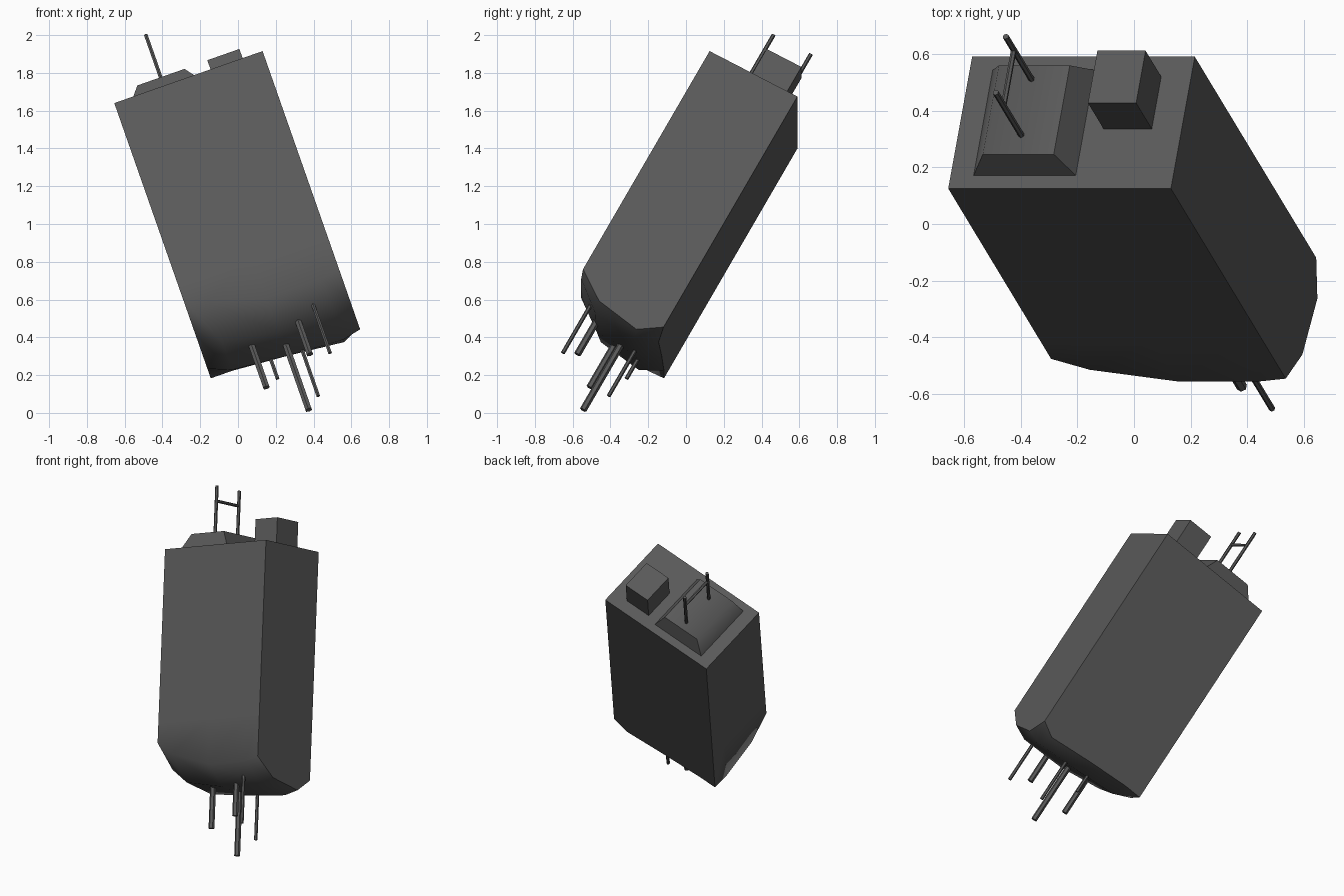
import bpy, bmesh, math
from mathutils import Matrix, Vector

if "Cube" in bpy.data.objects:
    bpy.data.objects.remove(bpy.data.objects["Cube"])

# Tilted frame of the case: u = width, v = depth, w = up, origin at top front left corner
u = Vector((0.944, 0, 0.331)).normalized()
v = Vector((0.160, 0.877, -0.453))
w = u.cross(v).normalized()
v = w.cross(u)
FRAME = Matrix((u, v, w)).transposed().to_4x4()
FRAME.translation = (-0.655, 0.125, 1.64)
W, D = 0.832, 0.53

grey = bpy.data.materials.new("dark grey")
grey.diffuse_color = (0.1, 0.1, 0.1, 1)
grey.use_nodes = True
grey.node_tree.nodes["Principled BSDF"].inputs["Base Color"].default_value = grey.diffuse_color


def finish(name, bm, angle=None):
    """Turn a bmesh in case coordinates into a tilted object."""
    bmesh.ops.recalc_face_normals(bm, faces=bm.faces[:])
    bmesh.ops.transform(bm, matrix=FRAME, verts=bm.verts[:])
    me = bpy.data.meshes.new(name)
    bm.to_mesh(me)
    bm.free()
    me.materials.append(grey)
    ob = bpy.data.objects.new(name, me)
    bpy.context.collection.objects.link(ob)
    if angle:
        bpy.ops.object.select_all(action='DESELECT')
        ob.select_set(True)
        bpy.context.view_layer.objects.active = ob
        bpy.ops.object.shade_smooth_by_angle(angle=math.radians(angle))
    return ob


def frustum(name, base, top, h, angle=None):
    """Box between two rectangles (r0, r1, s0, s1) at heights 0 and h."""
    bm = bmesh.new()
    rings = []
    for (r0, r1, s0, s1), z in ((base, -0.01), (top, h)):
        rings.append([bm.verts.new((x, y, z)) for x, y in ((r0, s0), (r1, s0), (r1, s1), (r0, s1))])
    lo, hi = rings
    bm.faces.new(lo)
    bm.faces.new(hi)
    for i in range(4):
        j = (i + 1) % 4
        bm.faces.new((lo[i], lo[j], hi[j], hi[i]))
    return finish(name, bm, angle)


def rod(name, a, b, radius):
    """Six-sided rod between two points in case coordinates."""
    a, b = Vector(a), Vector(b)
    bm = bmesh.new()
    rot = (b - a).to_track_quat('Z', 'Y').to_matrix().to_4x4()
    bmesh.ops.create_cone(bm, cap_ends=True, segments=6, radius1=radius, radius2=radius,
                          depth=(b - a).length, matrix=Matrix.Translation((a + b) / 2) @ rot)
    return finish(name, bm)


# Case: bulging underside grid, its border pulled up to the flat top
cols = (0, 0.12, 0.42, 0.73, W)
rows = {0: (1.25, 1.33, 1.415, 1.415, 1.395),
        0.16: (1.40, 1.49, 1.54, 1.55, 1.51),
        0.41: (1.475, 1.53, 1.56, 1.58, 1.555),
        D: (1.47, 1.47, 1.495, 1.53, 1.475)}
bm = bmesh.new()
grid = [[bm.verts.new((r, s, -t)) for r, t in zip(cols, ts)] for s, ts in rows.items()]
for a, b in zip(grid, grid[1:]):
    for i in range(len(cols) - 1):
        bm.faces.new((a[i], a[i + 1], b[i + 1], b[i]))
ring = grid[0] + [g[-1] for g in grid[1:]] + grid[-1][-2::-1] + [g[0] for g in grid[-2:0:-1]]
for z in (-1.12, 0):
    upper = [bm.verts.new((p.co.x, p.co.y, z)) for p in ring]
    for i in range(len(ring)):
        j = (i + 1) % len(ring)
        bm.faces.new((ring[i], ring[j], upper[j], upper[i]))
    ring = upper
bm.faces.new(ring)
finish("case", bm, 60)

# Parts on the top
block = (0.54, 0.72, 0.24, 0.45)
frustum("top_block", block, block, 0.19)
frustum("raised_cover", (0.08, 0.473, 0.05, 0.48), (0.146, 0.411, 0.083, 0.44), 0.10, 60)

# H-shaped handle
for name, s in (("front_post", 0.16), ("back_post", 0.385)):
    rod(name, (0.277, s, 0.08), (0.277, s, 0.413), 0.011)
rod("cross_bar", (0.277, 0.16, 0.315), (0.277, 0.385, 0.315), 0.010)

# Pins under the case: three thick, three thin
for r, s, t in ((0.262, 0.254, 1.785), (0.434, 0.313, 1.965), (0.537, 0.154, 1.738)):
    rod("thick_pin", (r, s, -1.4), (r, s, -t), 0.019)
for r, s, t in ((0.333, 0.413, 1.67), (0.506, 0.406, 1.854), (0.64, 0.10, 1.80)):
    rod("thin_pin", (r, s, -1.4), (r, s, -t), 0.011)
